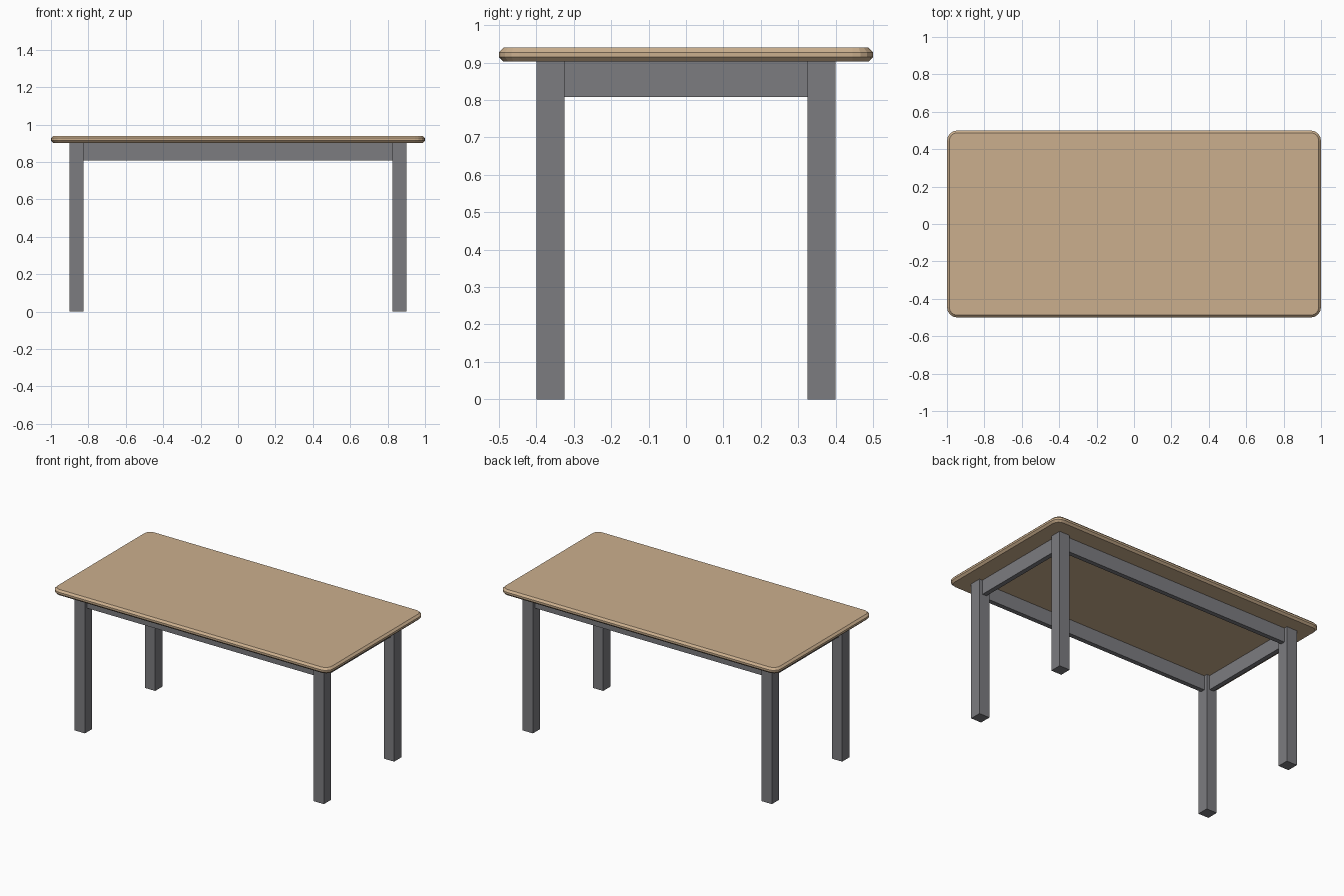
import bpy, bmesh, math

if "Cube" in bpy.data.objects:
    bpy.data.objects.remove(bpy.data.objects["Cube"])

def material(name, rgb):
    m = bpy.data.materials.new(name)
    m.diffuse_color = (*rgb, 1)
    m.use_nodes = True
    m.node_tree.nodes["Principled BSDF"].inputs["Base Color"].default_value = m.diffuse_color
    return m

wood = material("wood", (0.60, 0.43, 0.27))
grey = material("grey paint", (0.20, 0.20, 0.215))

def add_object(name, bm, mat):
    bmesh.ops.recalc_face_normals(bm, faces=bm.faces)
    mesh = bpy.data.meshes.new(name)
    bm.to_mesh(mesh)
    bm.free()
    mesh.materials.append(mat)
    ob = bpy.data.objects.new(name, mesh)
    bpy.context.collection.objects.link(ob)

def box(name, centre, size, mat):
    bm = bmesh.new()
    bmesh.ops.create_cube(bm, size=1)
    bmesh.ops.scale(bm, vec=size, verts=bm.verts)
    bmesh.ops.translate(bm, vec=centre, verts=bm.verts)
    add_object(name, bm, mat)

def rounded_outline(hx, hy, r, segments=4):
    pts = []
    for q, (sx, sy) in enumerate([(1, 1), (-1, 1), (-1, -1), (1, -1)]):
        for i in range(segments + 1):
            a = (q + i / segments) * math.pi / 2
            pts.append((sx * (hx - r) + r * math.cos(a), sy * (hy - r) + r * math.sin(a)))
    return pts

# Tabletop: rounded rectangle with chamfered upper and lower rims
TOP, UNDER, CHAMFER, RADIUS = 0.94, 0.9025, 0.0125, 0.055
bm = bmesh.new()
rings = []
for z, inset in [(UNDER, CHAMFER), (UNDER + CHAMFER, 0), (TOP - CHAMFER, 0), (TOP, CHAMFER)]:
    outline = rounded_outline(1 - inset, 0.5 - inset, RADIUS - inset)
    rings.append([bm.verts.new((x, y, z)) for x, y in outline])
for lo, hi in zip(rings, rings[1:]):
    for i in range(len(lo)):
        j = (i + 1) % len(lo)
        bm.faces.new((lo[i], lo[j], hi[j], hi[i]))
bm.faces.new(rings[0])
bm.faces.new(rings[-1])
add_object("tabletop", bm, wood)

# Four square legs
LEG, LX, LY = 0.075, 0.8625, 0.3625
for sx, side in [(-1, "left"), (1, "right")]:
    for sy, end in [(-1, "front"), (1, "back")]:
        box(f"{end}_{side}_leg", (sx * LX, sy * LY, UNDER / 2), (LEG, LEG, UNDER), grey)

# Apron rails between the legs
RAIL, LOW = 0.03, 0.8085
mid, height = (UNDER + LOW) / 2, UNDER - LOW
for s, long_name, short_name in [(-1, "front", "left"), (1, "back", "right")]:
    box(f"{long_name}_apron", (0, s * LY, mid), (2 * LX - LEG, RAIL, height), grey)
    box(f"{short_name}_apron", (s * LX, 0, mid), (RAIL, 2 * LY - LEG, height), grey)
